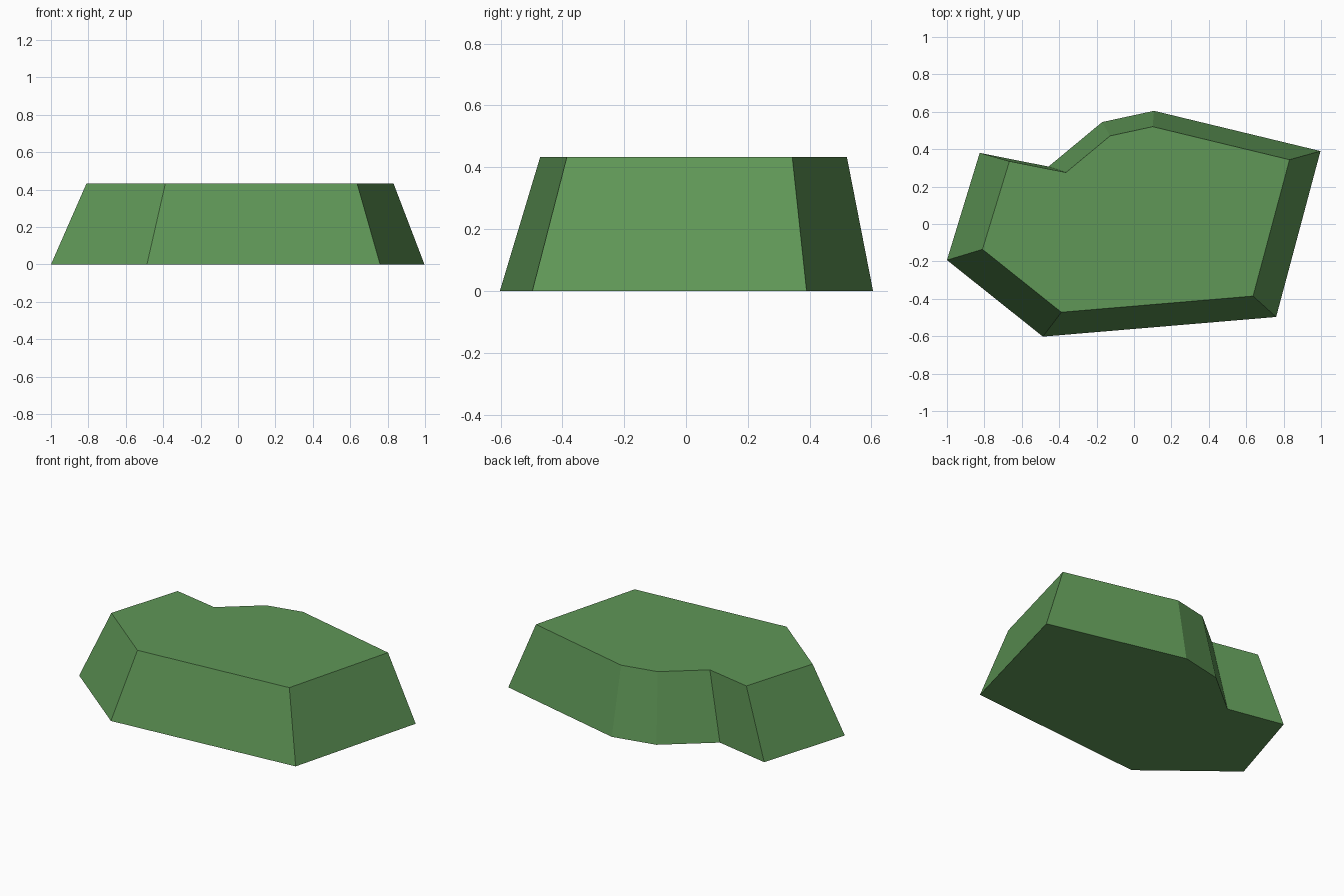
import bpy
import bmesh
from mathutils import Matrix, Vector

cube = bpy.data.objects.get("Cube")
if cube:
    bpy.data.objects.remove(cube, do_unlink=True)

HEIGHT = 0.433
TAPER = 0.822

# Flat green
green = bpy.data.materials.new("grass green")
green.use_nodes = True
colour = (0.115, 0.31, 0.095, 1.0)
green.diffuse_color = colour
green.node_tree.nodes["Principled BSDF"].inputs["Base Color"].default_value = colour

# Footprint of the mound, counter-clockwise from the right-hand corner
footprint = [
    (-1.0, -0.193), (-0.487, -0.602), (0.76, -0.497), (0.997, 0.39),
    (0.107, 0.605), (-0.17, 0.545), (-0.457, 0.307), (-0.825, 0.38),
]

# Extrude the footprint upwards, then taper the plateau
bm = bmesh.new()
base = bm.faces.new([bm.verts.new((x, y, 0)) for x, y in footprint])
raised = bmesh.ops.extrude_face_region(bm, geom=[base], use_keep_orig=True)
plateau = [v for v in raised["geom"] if isinstance(v, bmesh.types.BMVert)]
bmesh.ops.scale(bm, verts=plateau, vec=(TAPER, TAPER, 1),
                space=Matrix.Translation(Vector((-0.067, -0.13, 0))))
bmesh.ops.translate(bm, verts=plateau, vec=(0, 0, HEIGHT))
bmesh.ops.recalc_face_normals(bm, faces=bm.faces)

mesh = bpy.data.meshes.new("grass_mound")
bm.to_mesh(mesh)
bm.free()
mesh.materials.append(green)
mound = bpy.data.objects.new("grass_mound", mesh)
bpy.context.collection.objects.link(mound)
